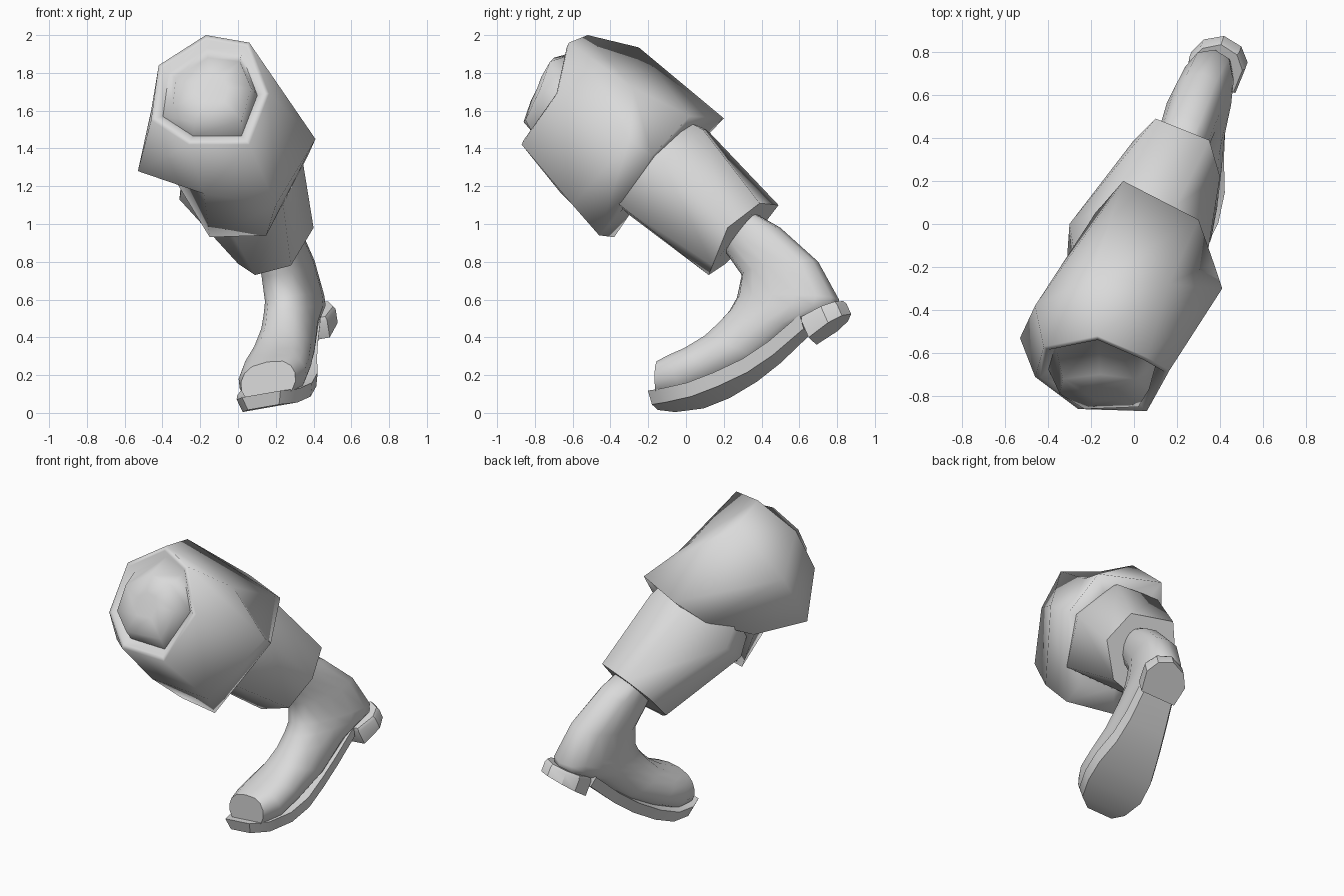
import bpy, bmesh, math
from mathutils import Vector

cube = bpy.data.objects.get("Cube")
if cube:
    bpy.data.objects.remove(cube, do_unlink=True)

grey = bpy.data.materials.new("plain grey")
grey.diffuse_color = (0.7, 0.7, 0.7, 1)
grey.use_nodes = True
grey.node_tree.nodes["Principled BSDF"].inputs["Base Color"].default_value = (0.7, 0.7, 0.7, 1)


def loft(name, rings, angle=60):
    """Skin a list of equal-length rings and close both ends."""
    bm = bmesh.new()
    vs = [[bm.verts.new(p) for p in ring] for ring in rings]
    n = len(vs[0])
    for a, b in zip(vs, vs[1:]):
        for i in range(n):
            j = (i + 1) % n
            bm.faces.new((a[i], a[j], b[j], b[i]))
    bm.faces.new(vs[0])
    bm.faces.new(vs[-1])
    bmesh.ops.recalc_face_normals(bm, faces=bm.faces[:])
    me = bpy.data.meshes.new(name)
    bm.to_mesh(me)
    bm.free()
    me.materials.append(grey)
    ob = bpy.data.objects.new(name, me)
    bpy.context.collection.objects.link(ob)
    bpy.ops.object.select_all(action='DESELECT')
    ob.select_set(True)
    bpy.context.view_layer.objects.active = ob
    bpy.ops.object.shade_smooth_by_angle(angle=math.radians(angle))
    return ob


def shifted(ring, scale, offset):
    """Scale a ring about its centre and move it."""
    pts = [Vector(p) for p in ring]
    c = sum(pts, Vector()) / len(pts)
    return [c + (p - c) * scale + Vector(offset) for p in pts]


# Thigh: seven-sided sleeve with a rim, a groove and a raised plug at the hip
plug = [(-0.16, -0.70, 1.88), (0.01, -0.72, 1.86), (0.07, -0.77, 1.72), (0.02, -0.85, 1.55),
        (-0.23, -0.86, 1.54), (-0.345, -0.79, 1.62), (-0.33, -0.72, 1.77)]
rim = [(-0.17, -0.52, 2.0), (0.06, -0.62, 1.96), (0.165, -0.68, 1.69), (0.06, -0.87, 1.42),
       (-0.26, -0.86, 1.42), (-0.46, -0.71, 1.55), (-0.42, -0.57, 1.84)]
middle = [(-0.20, -0.25, 1.935), (0.16, -0.28, 1.72), (0.41, -0.30, 1.45), (0.20, -0.60, 1.10),
          (-0.18, -0.66, 1.16), (-0.53, -0.53, 1.28), (-0.46, -0.38, 1.60)]
hem = [(-0.05, 0.20, 1.56), (0.30, 0.02, 1.57), (0.37, -0.18, 1.36), (0.15, -0.46, 0.94),
       (-0.15, -0.38, 0.93), (-0.35, -0.22, 1.26), (-0.18, 0.05, 1.40)]
loft("thigh_sleeve", [
    shifted(plug, 0.4, (0, -0.015, 0.01)),
    plug,
    shifted(rim, 0.80, (0, 0.03, -0.01)),
    shifted(rim, 0.92, (0, -0.005, 0)),
    rim, middle, hem,
    shifted(hem, 0.65, (0, 0, 0))], 100)

# Lower trouser leg, its top end tucked inside the sleeve
upper = [(-0.09, 0.11, 1.50), (0.20, 0.09, 1.50), (0.345, -0.12, 1.32), (0.24, -0.35, 1.10),
         (-0.10, -0.33, 1.07), (-0.31, -0.14, 1.13), (-0.30, 0.0, 1.24)]
cuff = [(0.10, 0.49, 1.10), (0.35, 0.39, 1.11), (0.40, 0.22, 0.98), (0.28, 0.14, 0.78),
        (0.09, 0.12, 0.73), (0.0, 0.21, 0.79), (0.0, 0.39, 0.97)]
loft("trouser_leg", [shifted(upper, 0.85, (-0.02, -0.13, 0.12)), upper, cuff], 70)

# Boot upper: oval sections between a front point and a back point, with half width
sections = [
    ((0.17, 0.16, 0.98), (0.19, 0.36, 1.06), 0.11),
    ((0.185, 0.21, 0.85), (0.245, 0.50, 0.98), 0.12),
    ((0.21, 0.295, 0.73), (0.32, 0.70, 0.80), 0.13),
    ((0.225, 0.27, 0.61), (0.375, 0.81, 0.60), 0.135),
    ((0.22, 0.23, 0.54), (0.38, 0.80, 0.55), 0.14),
    ((0.215, 0.17, 0.47), (0.335, 0.61, 0.45), 0.14),
    ((0.20, 0.10, 0.40), (0.29, 0.40, 0.27), 0.16),
    ((0.18, 0.00, 0.335), (0.23, 0.18, 0.15), 0.185),
    ((0.17, -0.08, 0.30), (0.195, 0.01, 0.07), 0.185),
    ((0.155, -0.14, 0.27), (0.165, -0.14, 0.06), 0.15),
]
side = Vector((0.97, -0.18, 0.17))
SEG = 14


def oval(front, back, half):
    f, b = Vector(front), Vector(back)
    c, d = (f + b) / 2, (f - b) / 2
    ring = []
    for i in range(SEG):
        a = 2 * math.pi * i / SEG
        s = math.sin(a)
        s = math.copysign(abs(s) ** 0.7, s)
        ring.append(c + d * math.cos(a) + side * half * s)
    return ring


loft("boot_upper", [oval(*s) for s in sections])

# Sole: slab sections from toe to arch (y, z, centre x, half width), narrower underneath
stations = [(-0.165, 0.03, 0.135, 0.105), (-0.085, 0.03, 0.17, 0.17), (0.06, 0.055, 0.205, 0.205),
            (0.20, 0.11, 0.24, 0.20), (0.35, 0.19, 0.27, 0.165), (0.48, 0.285, 0.30, 0.14),
            (0.64, 0.43, 0.34, 0.115)]
up = Vector((-0.012, -0.018, 0.07))
slabs = []
for y, z, x, w in stations:
    c = Vector((x, y, z))
    wide, narrow = side * w, side * (w - 0.02)
    slabs.append([c - narrow, c + narrow, c + wide + up, c - wide + up])
loft("sole", slabs, 30)

# Heel: rounded block, thinner at the back, with a thin welt on top
along = Vector((0.20, 0.88, 0.43))
half = [(0.0, 0.115), (0.13, 0.135), (0.21, 0.09)]
outline = half + [(0.25, 0.0)] + [(a, -s) for a, s in reversed(half)]
base = Vector((0.36, 0.63, 0.47))
drop = Vector((0.014, 0.04, -0.09))
top = [base + along * a + side * s for a, s in outline]
bottom = [p + drop * (1 - 1.6 * a) for p, (a, s) in zip(top, outline)]
loft("heel", [shifted(top, 0.92, -drop * 0.2), top, bottom], 30)
